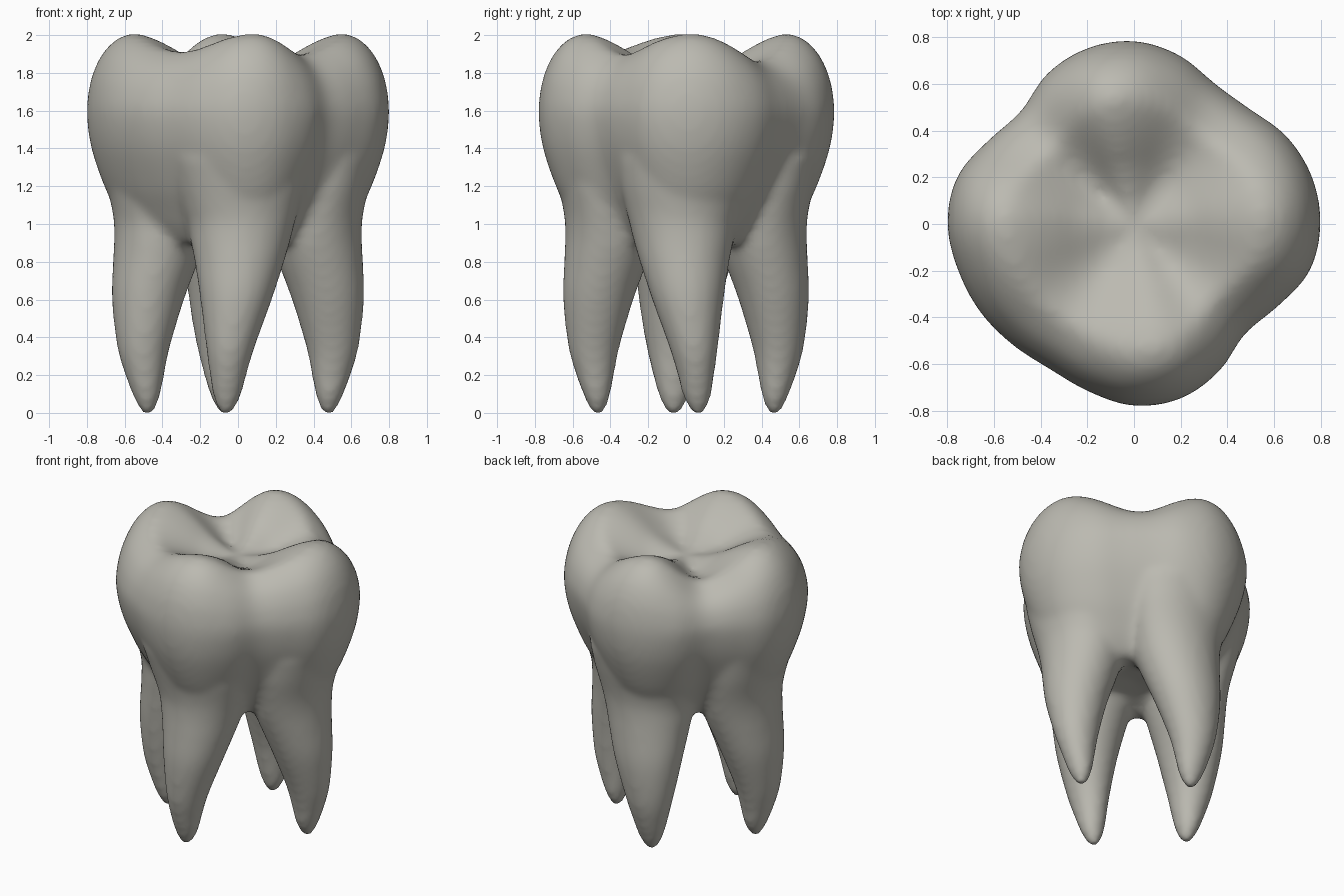
import bpy, bmesh, math

if "Cube" in bpy.data.objects:
    bpy.data.objects.remove(bpy.data.objects["Cube"])

# crown outline radius every 15 degrees, counter-clockwise from +x
RIM = [.80, .79, .755, .70, .695, .75, .785, .78, .745, .685, .72, .785,
       .80, .78, .76, .735, .72, .745, .78, .775, .73, .67, .71, .78]
# cusp tops and valleys around the crown: angle, drop below full height
CUSPS = [(3, 0), (53, .145), (100, 0), (137, .165), (180, 0), (233, .095), (279, 0), (315, .11), (363, 0)]
# crown profile from underside to central pit: radius fraction, z, share of valley drop, groove pinch
PROFILE = [(.25, .92, 0, 0), (.45, .89, 0, .04), (.59, .895, 0, .08), (.71, .97, 0, .10),
           (.80, 1.07, 0, .09), (.885, 1.2, 0, .06), (.97, 1.4, 0, .02), (1.0, 1.58, 0, 0),
           (.985, 1.72, .25, .01), (.95, 1.82, .5, .02), (.89, 1.91, .8, .02),
           (.80, 1.98, 1, .02), (.69, 2.008, 1, 0), (.57, 1.985, 1, 0),
           (.44, 1.935, .85, 0), (.30, 1.87, .55, 0), (.15, 1.82, .2, 0)]
# root sections: z, inner and outer radial reach, back and forward tangential reach
ROOT = [(1.35, .25, .73, -.36, .36), (1.2, .22, .695, -.345, .325), (1.08, .20, .668, -.32, .29),
        (1.0, .19, .657, -.30, .265), (.9, .18, .657, -.275, .25), (.8, .21, .662, -.245, .23),
        (.6, .285, .668, -.18, .20), (.35, .36, .64, -.09, .17), (.2, .39, .597, -.045, .15),
        (.1, .41, .56, -.02, .135), (.035, .43, .53, .01, .115), (.0, .45, .51, .035, .095)]
N = 96


def blend(a, b, c, d, f):
    """Smooth curve from b to c with neighbours a and d."""
    return b + .5 * f * (c - a + f * (2*a - 5*b + 4*c - d + f * (3*(b - c) + d - a)))


def refine(rows, steps=4):
    """Insert smooth sections between the given ones."""
    out, last = [], len(rows) - 1
    for k in range(last):
        q = [rows[max(0, min(last, k + j))] for j in (-1, 0, 1, 2)]
        out += [[blend(*v, s / steps) for v in zip(*q)] for s in range(steps)]
    return out + [rows[-1]]


def rim(i):
    t = i / N * 24
    k = int(t)
    return blend(*(RIM[(k + j) % 24] for j in (-1, 0, 1, 2)), t - k)


def valley(i):
    """Valley weight 0..1 and drop at an outline position."""
    a = (i / N * 360 - 3) % 360 + 3
    for (a0, d0), (a1, d1) in zip(CUSPS, CUSPS[1:]):
        if a <= a1:
            s = .5 - .5 * math.cos(math.pi * (a - a0) / (a1 - a0))
            w = s if d1 else 1 - s
            return w, w * max(d0, d1)
    return 0, 0


def loft(bm, rings, start, end):
    """Closed skin through rings, with a pole at each end."""
    rows = [[bm.verts.new(p) for p in r] for r in rings]
    n = len(rows[0])
    s, e = bm.verts.new(start), bm.verts.new(end)
    for i in range(n):
        j = (i + 1) % n
        bm.faces.new((s, rows[0][j], rows[0][i]))
        bm.faces.new((e, rows[-1][i], rows[-1][j]))
        for a, b in zip(rows, rows[1:]):
            bm.faces.new((a[i], a[j], b[j], b[i]))


bm = bmesh.new()

# crown with four cusps
rings = []
for frac, z, share, pinch in refine(PROFILE):
    ring = []
    for i in range(N):
        a = 2 * math.pi * i / N
        w, drop = valley(i)
        q = rim(i) * frac * (1 - pinch * w)
        ring.append((q * math.cos(a), q * math.sin(a), z - drop * share))
    rings.append(ring)
loft(bm, rings, (0, 0, .94), (0, 0, 1.80))

# four leaning roots: outward direction, lean direction, reach scale, extra forward width
for (ox, oy), (tx, ty), k, extra in [((0, -1), (-1, 0), .975, 0), ((1, 0), (0, 1), 1, 0),
                                     ((0, 1), (-1, 0), .975, .06), ((-1, 0), (0, -1), 1, .05)]:
    rings = []
    for z, r0, r1, t0, t1 in refine(ROOT):
        t1 += extra * max(0, math.sin(math.pi * min(z, 1.2) / 1.2))
        ring = []
        for i in range(32):
            a = 2 * math.pi * i / 32
            u = k * ((r0 + r1) / 2 + (r1 - r0) / 2 * math.cos(a))
            w = (t0 + t1) / 2 + (t1 - t0) / 2 * math.sin(a)
            ring.append((ox * u + tx * w, oy * u + ty * w, z))
        rings.append(ring)
    loft(bm, rings, (ox * .47, oy * .47, 1.4),
         (ox * .48 * k + tx * .065, oy * .48 * k + ty * .065, -.015))

bmesh.ops.recalc_face_normals(bm, faces=bm.faces)
mesh = bpy.data.meshes.new("molar_tooth")
bm.to_mesh(mesh)
bm.free()
tooth = bpy.data.objects.new("molar_tooth", mesh)
bpy.context.collection.objects.link(tooth)

mat = bpy.data.materials.new("warm grey enamel")
mat.diffuse_color = (.50, .49, .44, 1)
mat.use_nodes = True
mat.node_tree.nodes["Principled BSDF"].inputs["Base Color"].default_value = mat.diffuse_color
mesh.materials.append(mat)

# fuse crown and roots into one smooth skin
fuse = tooth.modifiers.new("fuse", 'REMESH')
fuse.mode = 'VOXEL'
fuse.voxel_size = .022
fuse.use_smooth_shade = True
soften = tooth.modifiers.new("soften", 'SMOOTH')
soften.factor = .5
soften.iterations = 12
